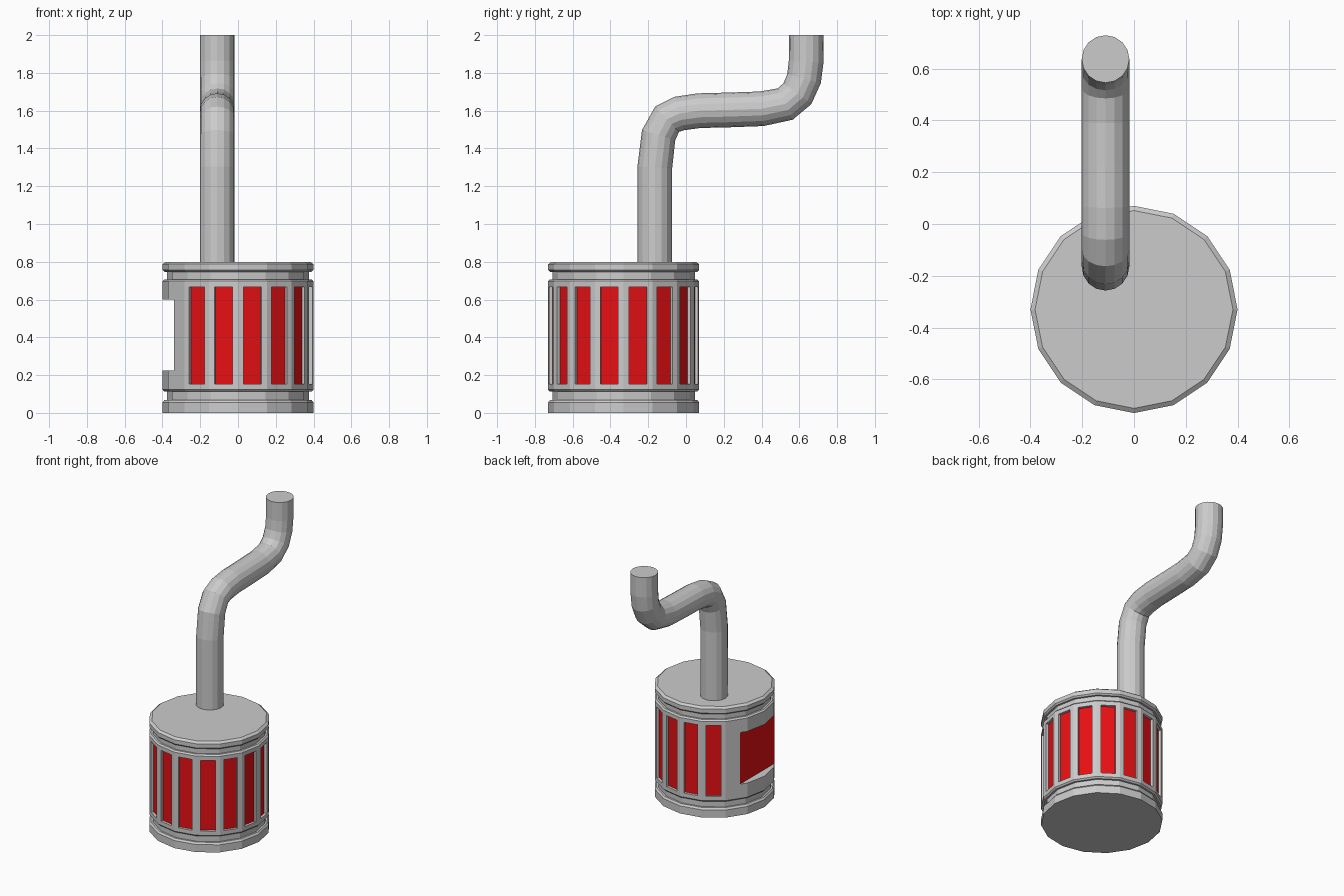
import bpy, bmesh, math
from mathutils import Vector

if "Cube" in bpy.data.objects:
    bpy.data.objects.remove(bpy.data.objects["Cube"])

SIDES = 16
CY = -0.33  # stove body centre in y


def material(name, rgb):
    m = bpy.data.materials.new(name)
    m.diffuse_color = (*rgb, 1)
    m.use_nodes = True
    m.node_tree.nodes["Principled BSDF"].inputs["Base Color"].default_value = m.diffuse_color
    return m


grey = material("grey_metal", (0.6, 0.6, 0.6))
red = material("glowing_red", (0.8, 0.005, 0.007))


def finish(bm, name, mats):
    bmesh.ops.recalc_face_normals(bm, faces=bm.faces)
    me = bpy.data.meshes.new(name)
    bm.to_mesh(me)
    bm.free()
    for m in mats:
        me.materials.append(m)
    ob = bpy.data.objects.new(name, me)
    bpy.context.collection.objects.link(ob)
    return ob


def skin(bm, rings):
    """Join rings of points with quads and cap both ends."""
    vs = [[bm.verts.new(p) for p in r] for r in rings]
    n = len(vs[0])
    for a, b in zip(vs, vs[1:]):
        for i in range(n):
            j = (i + 1) % n
            bm.faces.new((a[i], a[j], b[j], b[i]))
    bm.faces.new(vs[0][::-1])
    bm.faces.new(vs[-1])


# stove body: turned profile with a grooved base and lid
profile = [(.4, 0), (.4, .055), (.39, .068), (.377, .068), (.377, .113),
           (.39, .113), (.4, .123), (.4, .697), (.39, .707), (.377, .707),
           (.377, .747), (.39, .747), (.4, .757), (.4, .787), (.382, .8)]
bm = bmesh.new()
skin(bm, [[(r * math.cos(2 * math.pi * i / SIDES),
            CY + r * math.sin(2 * math.pi * i / SIDES), z)
           for i in range(SIDES)] for r, z in profile])
bmesh.ops.recalc_face_normals(bm, faces=bm.faces)

# windows: inset wall panels, leaving the four panels on the door side plain
panels = [f for f in bm.faces
          if .40 < f.calc_center_median().z < .42 and f.calc_area() > .05
          and f.normal.x > -.7]
bmesh.ops.inset_individual(bm, faces=panels, thickness=.042)
bmesh.ops.inset_individual(bm, faces=panels, thickness=.0005, depth=-.018)
for f in panels:
    f.material_index = 1
body = finish(bm, "stove_body", [grey, red])

# door recess: flat cut on the left side with a red back face
bm = bmesh.new()
bmesh.ops.create_cube(bm, size=1)
for v in bm.verts:
    v.co = Vector((-.44 + v.co.x * .2, CY + v.co.y * .7, .4125 + v.co.z * .375))
for f in bm.faces:
    if f.calc_center_median().x > -.4:
        f.material_index = 1
cutter = finish(bm, "door_cutter", [grey, red])
cutter.hide_render = True
mod = body.modifiers.new("door_recess", 'BOOLEAN')
mod.operation = 'DIFFERENCE'
mod.solver = 'EXACT'
mod.object = cutter
bpy.context.view_layer.objects.active = body
bpy.ops.object.modifier_apply(modifier=mod.name)
bpy.data.objects.remove(cutter)

# chimney pipe: round section swept along a bent path in the y-z plane
path = [Vector((-.11, y, z)) for y, z in [
    (-.165, .79), (-.165, 1.3), (-.145, 1.47), (-.10, 1.555), (-.035, 1.585),
    (.07, 1.60), (.23, 1.604), (.40, 1.61), (.525, 1.635), (.59, 1.69),
    (.625, 1.77), (.636, 1.86), (.637, 2)]]
R = .092
rings = []
for k, p in enumerate(path):
    before = (p - path[k - 1]).normalized() if k else Vector((0, 0, 1))
    after = (path[k + 1] - p).normalized() if k < len(path) - 1 else Vector((0, 0, 1))
    t = (before + after).normalized()
    if k in (0, len(path) - 1):
        t = Vector((0, 0, 1))  # level ends
    side = Vector((1, 0, 0))
    up = t.cross(side)
    rings.append([p + R * (math.cos(a) * side + math.sin(a) * up)
                  for a in (2 * math.pi * i / SIDES for i in range(SIDES))])
bm = bmesh.new()
skin(bm, rings)
finish(bm, "chimney_pipe", [grey])
